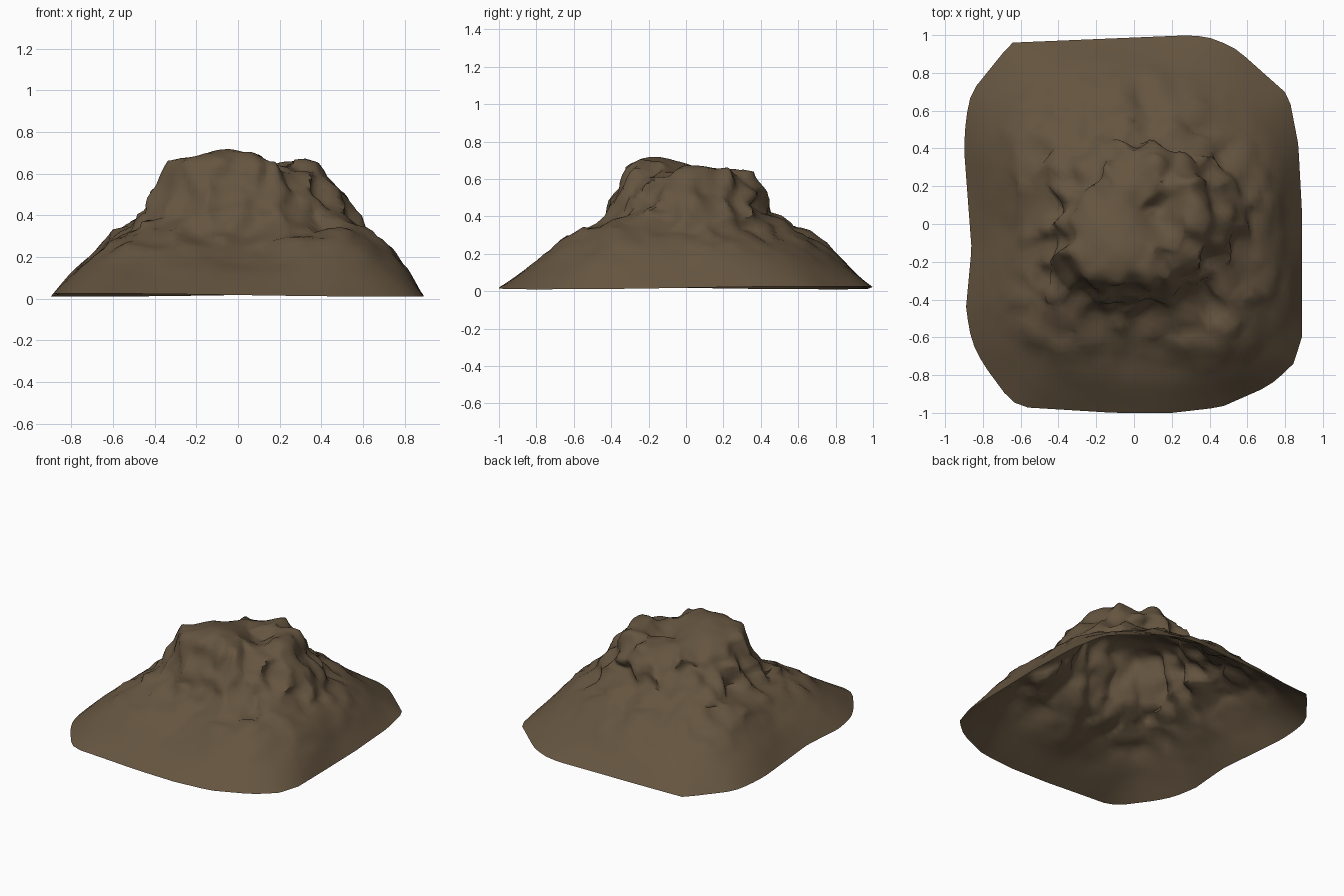
import bpy, bmesh, math
from mathutils import Vector, noise

cube = bpy.data.objects.get("Cube")
if cube:
    bpy.data.objects.remove(cube)

SEGMENTS = 96
STEPS = 4

# Footprint of the mound, counter-clockwise
OUTLINE = [(.89, .05), (.87, .42), (.82, .68), (.55, .92), (.43, .98), (.31, 1),
           (-.65, .96), (-.86, .7), (-.89, .56), (-.9, .4), (-.86, -.13),
           (-.89, -.45), (-.86, -.62), (-.8, -.74), (-.66, -.93), (-.59, -.97),
           (-.1, -1), (.2, -1), (.46, -.97), (.71, -.86), (.84, -.75), (.89, -.6)]

# Height, then contour radius towards E, NE, N, NW, W, SW, S, SE
CONTOURS = [
    (.14, .79, .88, .86, .96, .75, .94, .81, .98),
    (.24, .72, .74, .76, .84, .64, .80, .62, .87),
    (.32, .63, .58, .62, .72, .55, .65, .46, .74),
    (.41, .56, .49, .43, .50, .43, .47, .40, .50),
    (.53, .47, .43, .39, .38, .39, .41, .36, .38),
    (.63, .39, .37, .33, .32, .35, .37, .32, .32),
    (.65, .20, .20, .18, .18, .20, .20, .18, .18),
]


def outline_radius(angle):
    """Distance from the centre to the footprint edge in one direction."""
    ray = Vector((math.cos(angle), math.sin(angle)))
    for a, b in zip(OUTLINE, OUTLINE[1:] + OUTLINE[:1]):
        a, b = Vector(a), Vector(b)
        edge = b - a
        cross = ray.x * edge.y - ray.y * edge.x
        if abs(cross) < 1e-6:
            continue
        along = (a.y * ray.x - a.x * ray.y) / -cross
        dist = (a.x * edge.y - a.y * edge.x) / cross
        if dist > 0 and -1e-6 <= along <= 1 + 1e-6:
            return dist
    return .9


def contour_radius(row, angle):
    """Blend the eight radii of a contour smoothly around the mound."""
    turn = angle / math.tau * 8
    i, f = int(turn) % 8, turn % 1
    f = f * f * (3 - 2 * f)
    return row[1 + i] * (1 - f) + row[1 + (i + 1) % 8] * f


def ramp(value, low, high):
    return min(1, max(0, (value - low) / (high - low)))


def bump(p, x, y, size):
    """Round bump of height one over a spot on the ground plan."""
    return math.exp(-((p.x - x) ** 2 + (p.y - y) ** 2) / size ** 2)


def rough(p):
    """Push a point about to make crags; the lower apron stays smooth."""
    crag = ramp(p.z, .12, .36)
    cap = ramp((p.xy - Vector((-.12, -.03))).length, .16, .28)
    weight = crag * (.15 + .85 * cap)
    # Upright ribs and gullies, then crumpled detail
    rib = abs(noise.noise(Vector((p.x * 6, p.y * 6, p.z * 2)))) - .2
    move = noise.noise_vector(p * 4) * .025 + noise.noise_vector(p * 9) * .04
    outward = Vector((p.x, p.y, 0)).normalized()
    q = p + (move - outward * rib * .1) * weight
    # Tilted summit slab, boulders and the hollow between them
    top = ramp(p.z, .5, .62)
    q.z += top * (.06 * bump(p, -.06, -.2, .2) + .03 * bump(p, .35, .12, .1)
                  + .02 * bump(p, -.34, -.17, .1) + .02 * bump(p, .17, -.32, .07)
                  - .08 * bump(p, .13, .06, .1) - .06 * ramp(p.y - p.x, .2, .5))
    # Shoulder on the front left with a hollow behind it, front right gully
    q.z += crag * (.04 * bump(p, .58, -.45, .13) - .05 * bump(p, .4, -.46, .1)
                   - .04 * bump(p, -.26, -.56, .1))
    # Gentle waves on the apron
    q.z += .015 * noise.noise(p * 3) * ramp(p.z, .03, .14)
    return q


angles = [math.tau * i / SEGMENTS for i in range(SEGMENTS)]

# Contour loops from the footprint up to the summit
base = [Vector((outline_radius(a) * math.cos(a), outline_radius(a) * math.sin(a),
                .018 + .008 * math.sin(2 * a))) for a in angles]
loops = [base]
for row in CONTOURS:
    loops.append([Vector((contour_radius(row, a) * math.cos(a),
                          contour_radius(row, a) * math.sin(a), row[0]))
                  for a in angles])
loops.append([Vector((.02 * math.cos(a), .02 * math.sin(a), .66)) for a in angles])

# Skin the loops as one open shell
bm = bmesh.new()
rings = []
for lower, upper in zip(loops, loops[1:]):
    for s in range(STEPS):
        rings.append([bm.verts.new(rough(p.lerp(q, s / STEPS)))
                      for p, q in zip(lower, upper)])
rings.append([bm.verts.new(rough(p)) for p in loops[-1]])
for lower, upper in zip(rings, rings[1:]):
    for i in range(SEGMENTS):
        j = (i + 1) % SEGMENTS
        bm.faces.new((lower[i], lower[j], upper[j], upper[i]))
bm.faces.new(rings[-1])
bmesh.ops.triangulate(bm, faces=bm.faces[:])

mesh = bpy.data.meshes.new("rock_mound")
bm.to_mesh(mesh)
bm.free()
mound = bpy.data.objects.new("rock_mound", mesh)
bpy.context.collection.objects.link(mound)

# Earth brown
earth = bpy.data.materials.new("earth_brown")
earth.use_nodes = True
colour = (.13, .09, .051, 1)
earth.diffuse_color = colour
shader = earth.node_tree.nodes["Principled BSDF"]
shader.inputs["Base Color"].default_value = colour
shader.inputs["Roughness"].default_value = .9
mesh.materials.append(earth)

bpy.ops.object.select_all(action='DESELECT')
mound.select_set(True)
bpy.context.view_layer.objects.active = mound
bpy.ops.object.shade_smooth_by_angle(angle=math.radians(60))
